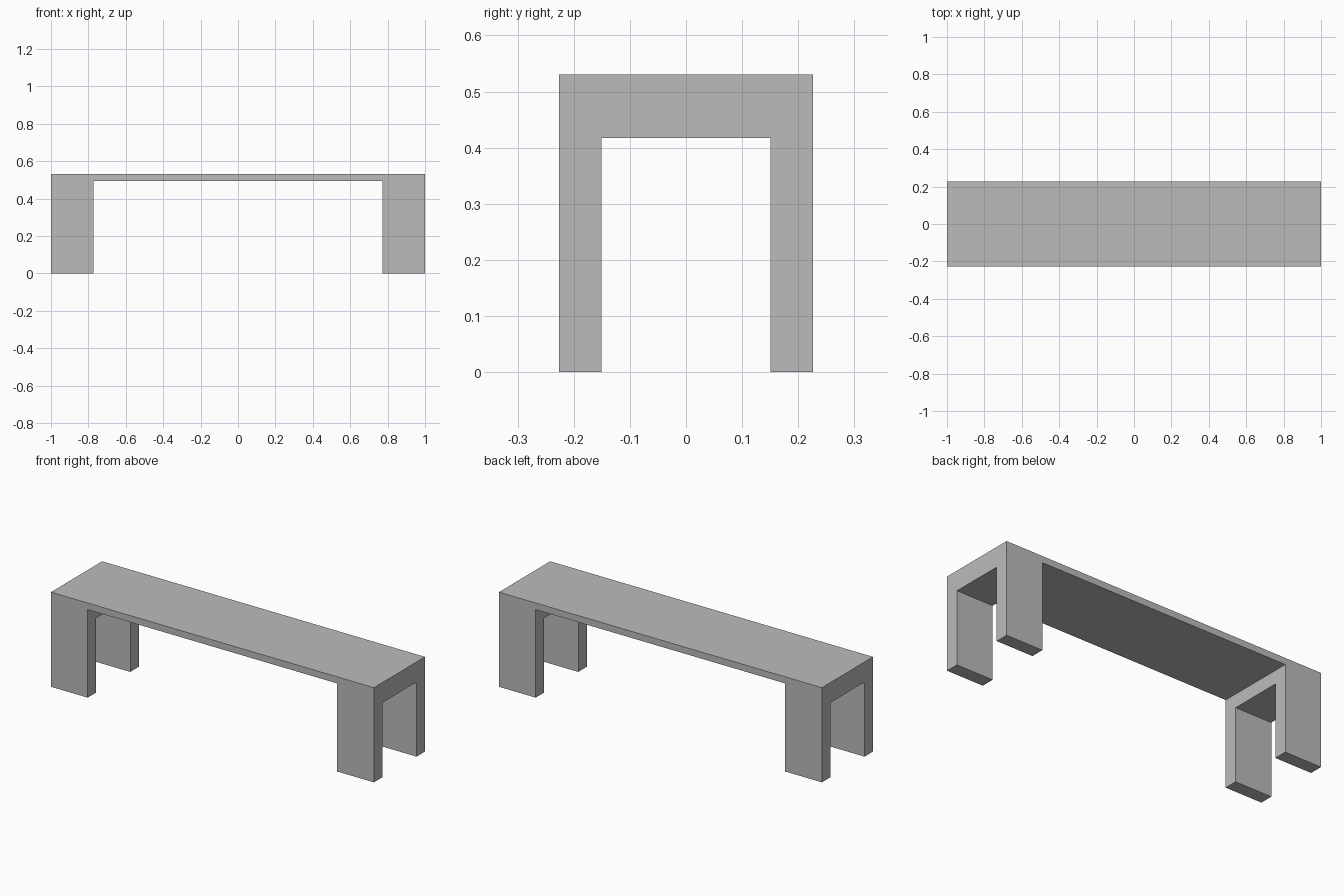
import bpy
import bmesh

cube = bpy.data.objects.get("Cube")
if cube:
    bpy.data.objects.remove(cube, do_unlink=True)

# Main dimensions
HALF_LENGTH, HALF_DEPTH, HEIGHT = 1.0, 0.226, 0.53
LEG_INNER_X, LEG_INNER_Y = 0.773, 0.151
SEAT_BOTTOM, RAIL_BOTTOM = 0.493, 0.417

grey = bpy.data.materials.new("plain grey")
grey.use_nodes = True
colour = (0.5, 0.5, 0.5, 1)
grey.diffuse_color = colour
grey.node_tree.nodes["Principled BSDF"].inputs["Base Color"].default_value = colour


def extrude_profile(name, points, half_depth):
    """Extrude an outline in the x-z plane evenly along y."""
    bm = bmesh.new()
    face = bm.faces.new([bm.verts.new((x, -half_depth, z)) for x, z in points])
    result = bmesh.ops.extrude_face_region(bm, geom=[face])
    moved = [v for v in result["geom"] if isinstance(v, bmesh.types.BMVert)]
    bmesh.ops.translate(bm, verts=moved, vec=(0, 2 * half_depth, 0))
    bmesh.ops.recalc_face_normals(bm, faces=bm.faces)
    mesh = bpy.data.meshes.new(name)
    bm.to_mesh(mesh)
    bm.free()
    mesh.materials.append(grey)
    obj = bpy.data.objects.new(name, mesh)
    bpy.context.collection.objects.link(obj)
    return obj


# Bench body: thin seat with a wide support at each end
right_half = [(LEG_INNER_X, SEAT_BOTTOM), (LEG_INNER_X, 0),
              (HALF_LENGTH, 0), (HALF_LENGTH, HEIGHT)]
left_half = [(-x, z) for x, z in reversed(right_half)]
bench = extrude_profile("bench", right_half + left_half, HALF_DEPTH)

# Tunnel along the bench splits each support into two legs under a rail
end = HALF_LENGTH + 0.1
tunnel = extrude_profile("leg_gap_cutter", [(-end, -0.1), (end, -0.1),
                         (end, RAIL_BOTTOM), (-end, RAIL_BOTTOM)], LEG_INNER_Y)
tunnel.hide_render = True

cut = bench.modifiers.new("leg gap", "BOOLEAN")
cut.operation = "DIFFERENCE"
cut.solver = "EXACT"
cut.object = tunnel
bpy.context.view_layer.objects.active = bench
bpy.ops.object.modifier_apply(modifier=cut.name)
bpy.data.objects.remove(tunnel, do_unlink=True)
